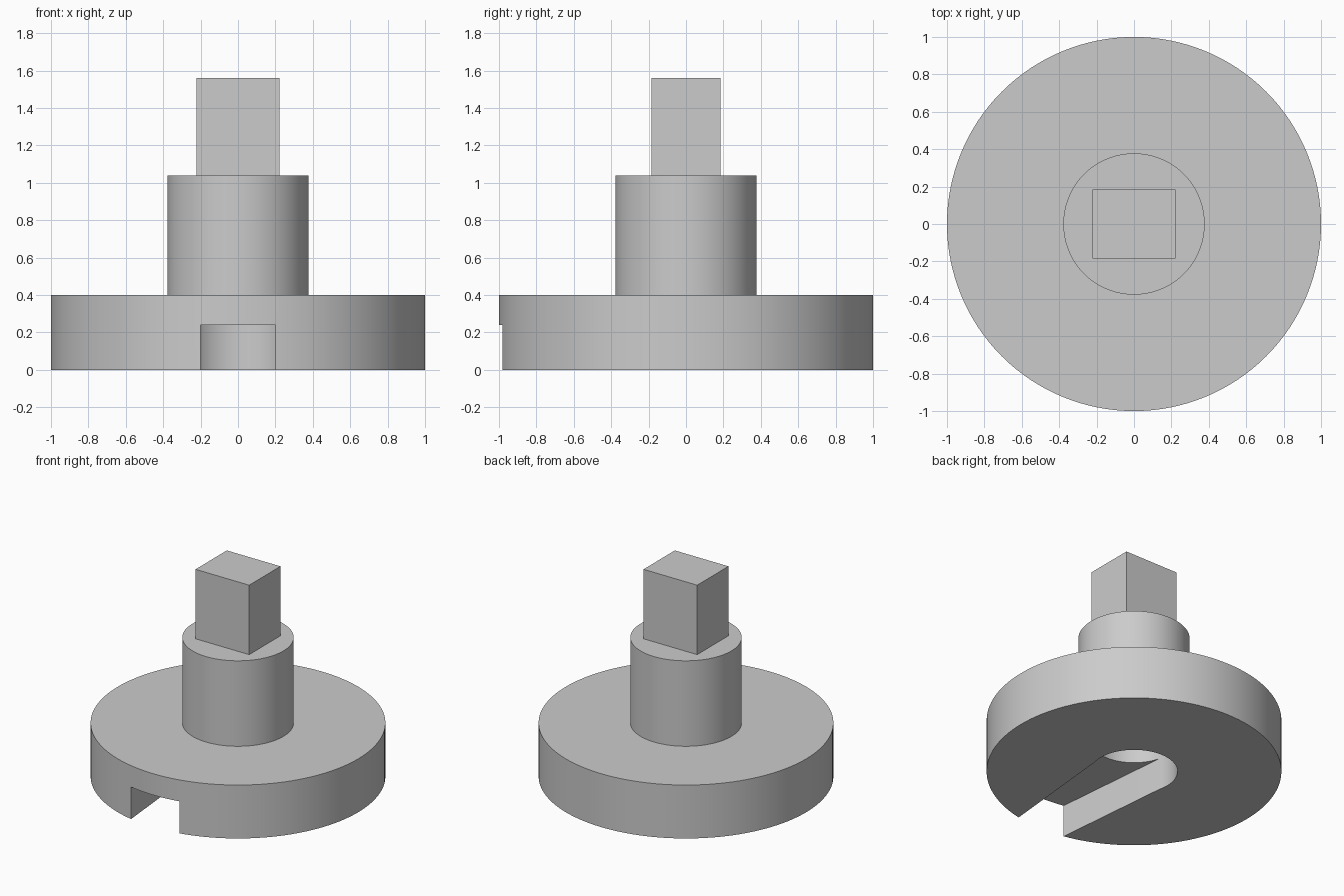
import bpy, bmesh, math

if "Cube" in bpy.data.objects:
    bpy.data.objects.remove(bpy.data.objects["Cube"])

grey = bpy.data.materials.new("plain grey")
grey.diffuse_color = (0.6, 0.6, 0.6, 1)
grey.use_nodes = True
grey.node_tree.nodes["Principled BSDF"].inputs["Base Color"].default_value = grey.diffuse_color


def add_object(name, bm):
    mesh = bpy.data.meshes.new(name)
    bmesh.ops.recalc_face_normals(bm, faces=bm.faces)
    bm.to_mesh(mesh)
    bm.free()
    mesh.materials.append(grey)
    obj = bpy.data.objects.new(name, mesh)
    bpy.context.collection.objects.link(obj)
    return obj


def prism(name, outline, z0, z1):
    """Extrude an xy outline from z0 up to z1."""
    bm = bmesh.new()
    face = bm.faces.new([bm.verts.new((x, y, z0)) for x, y in outline])
    new = bmesh.ops.extrude_face_region(bm, geom=[face])["geom"]
    for v in new:
        if isinstance(v, bmesh.types.BMVert):
            v.co.z = z1
    return add_object(name, bm)


def circle(r, n=96):
    return [(r * math.cos(2 * math.pi * i / n), r * math.sin(2 * math.pi * i / n))
            for i in range(n)]


def combine(target, tool, operation):
    """Apply a boolean and discard the tool."""
    bpy.context.view_layer.objects.active = target
    mod = target.modifiers.new("boolean", 'BOOLEAN')
    mod.operation = operation
    mod.solver = 'EXACT'
    mod.object = tool
    bpy.ops.object.modifier_apply(modifier=mod.name)
    bpy.data.objects.remove(tool)


# Wide base disc, round shaft and rectangular drive block
knob = prism("stepped_knob", circle(1.0, 128), 0, 0.4)
combine(knob, prism("shaft", circle(0.378), 0.2, 1.04), 'UNION')
block = [(-0.222, -0.185), (0.222, -0.185), (0.222, 0.185), (-0.222, 0.185)]
combine(knob, prism("drive_block", block, 0.9, 1.56), 'UNION')

# Blind bore from below
combine(knob, prism("bore", circle(0.295), -0.2, 0.6), 'DIFFERENCE')

# Shallow slot that narrows from the bore to the front rim
slot = [(-0.188, -1.1), (0.188, -1.1), (0.293, 0), (-0.293, 0)]
combine(knob, prism("slot", slot, -0.2, 0.24), 'DIFFERENCE')

# Smooth round walls, sharp edges
bpy.ops.object.select_all(action='DESELECT')
knob.select_set(True)
bpy.context.view_layer.objects.active = knob
bpy.ops.object.shade_smooth_by_angle(angle=math.radians(30))
